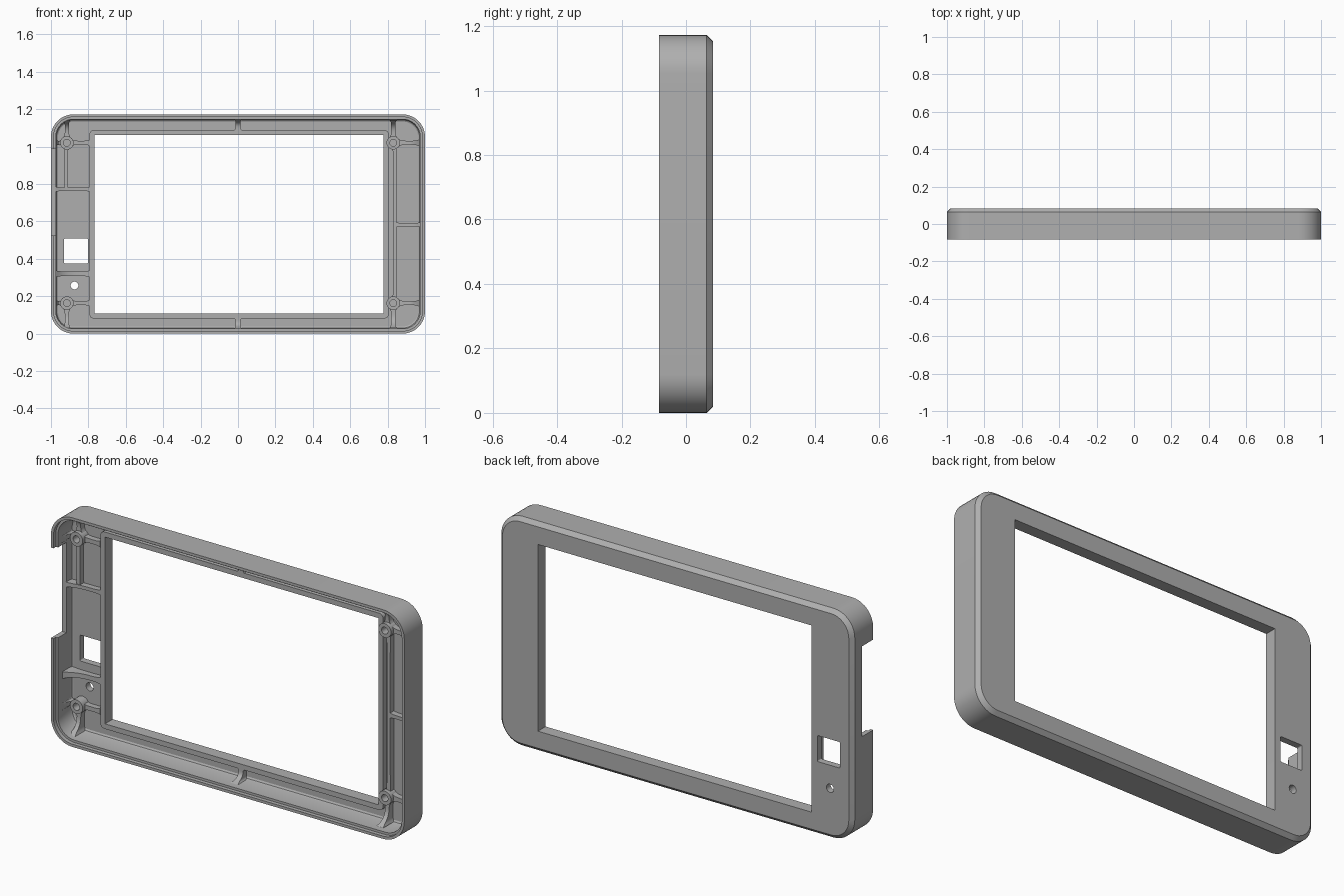
import bpy, bmesh, math
from mathutils import Vector

old = bpy.data.objects.get("Cube")
if old:
    bpy.data.objects.remove(old, do_unlink=True)

H = 1.172              # overall height
FRONT, BACK = -0.084, 0.084
FLOOR = 0.05           # inner face of the back plate

grey = bpy.data.materials.new("matte grey")
grey.use_nodes = True
colour = (0.43, 0.43, 0.43, 1)
grey.diffuse_color = colour
bsdf = grey.node_tree.nodes["Principled BSDF"]
bsdf.inputs["Base Color"].default_value = colour
bsdf.inputs["Roughness"].default_value = 0.6


def ring(x0, x1, z0, z1, r, y, n=10):
    """Rounded rectangle in the xz plane."""
    corners = [(x1 - r, z1 - r), (x0 + r, z1 - r), (x0 + r, z0 + r), (x1 - r, z0 + r)]
    pts = []
    for i, (cx, cz) in enumerate(corners):
        for k in range(n + 1):
            a = math.pi / 2 * (i + k / n)
            pts.append(Vector((cx + r * math.cos(a), y, cz + r * math.sin(a))))
    return pts


def outer(inset, y):
    return ring(-1 + inset, 1 - inset, inset, H - inset, 0.12 - inset, y)


def circle(x, z, r, y):
    return ring(x - r, x + r, z - r, z + r, r, y, 6)


def loft(name, rings, closed=False):
    """Skin a list of equal rings; closed joins the last to the first."""
    bm = bmesh.new()
    loops = [[bm.verts.new(p) for p in r] for r in rings]
    n = len(loops[0])
    pairs = list(zip(loops, loops[1:])) + ([(loops[-1], loops[0])] if closed else [])
    for a, b in pairs:
        for i in range(n):
            j = (i + 1) % n
            bm.faces.new((a[i], a[j], b[j], b[i]))
    if not closed:
        bm.faces.new(loops[0])
        bm.faces.new(loops[-1])
    bmesh.ops.remove_doubles(bm, verts=bm.verts, dist=1e-5)
    bmesh.ops.recalc_face_normals(bm, faces=bm.faces)
    mesh = bpy.data.meshes.new(name)
    bm.to_mesh(mesh)
    bm.free()
    mesh.materials.append(grey)
    ob = bpy.data.objects.new(name, mesh)
    bpy.context.collection.objects.link(ob)
    return ob


def activate(ob):
    bpy.ops.object.select_all(action='DESELECT')
    ob.select_set(True)
    bpy.context.view_layer.objects.active = ob


def smooth(ob):
    activate(ob)
    bpy.ops.object.shade_smooth_by_angle(angle=math.radians(28))


def cut(ob, cutter):
    activate(ob)
    mod = ob.modifiers.new("cut", 'BOOLEAN')
    mod.operation, mod.solver, mod.object = 'DIFFERENCE', 'EXACT', cutter
    bpy.ops.object.modifier_apply(modifier=mod.name)
    bpy.data.objects.remove(cutter, do_unlink=True)


def rib(name, p0, p1, w=0.018, h=0.03, rise0=0.0, rise1=0.0, flare=0.5):
    """Bar on the back plate, curving up and widening towards its ends."""
    a, b = Vector((p0[0], 0, p0[1])), Vector((p1[0], 0, p1[1]))
    side = (b - a).normalized().cross(Vector((0, 1, 0)))
    rings, n = [], 12
    for k in range(n + 1):
        t = k / n
        c = a.lerp(b, t)
        top = FLOOR - h - rise0 * (1 - t) ** 4 - rise1 * t ** 4
        s = side * (w / 2) * (1 + flare * abs(2 * t - 1) ** 5)
        rings.append([Vector((q.x, y, q.z)) for q, y in
                      ((c - s, FLOOR + 0.005), (c + s, FLOOR + 0.005), (c + s, top), (c - s, top))])
    smooth(loft(name, rings))


# Shell: outer wall, stepped lip, cavity, raised window rim and back face
WX0, WX1, WZ0, WZ1 = -0.768, 0.779, 0.107, 1.062
E = 0.026


def rim(y, grow=E):
    return ring(WX0 - grow, WX1 + grow, WZ0 - grow, WZ1 + grow, 0.022 if grow else 0.002, y)


shell = loft("shell", [
    outer(0.02, BACK), outer(0, BACK - 0.02), outer(0, FRONT),
    outer(0.014, FRONT), outer(0.014, FRONT + 0.02),
    outer(0.026, FRONT + 0.02), outer(0.026, FLOOR - 0.015),
    outer(0.03, FLOOR - 0.005), outer(0.038, FLOOR),
    rim(FLOOR), rim(0.022), rim(0.022, 0), rim(BACK, 0)], closed=True)

# Openings: side notch, square port and small round hole
cut(shell, loft("notch_cutter", [ring(-1.1, -0.965, 0.525, 0.987, 0.004, y) for y in (-0.2, 0.004)]))
cut(shell, loft("port_cutter", [ring(-0.93, -0.802, 0.375, 0.508, 0.006, y) for y in (0.03, 0.2)]))
cut(shell, loft("pin_cutter", [circle(-0.874, 0.257, 0.021, y) for y in (0.03, 0.2)]))
smooth(shell)

# Screw bosses, each with ribs to the walls and to the window rim
for side, bx, edge, frame in (("right", -0.915, -0.97, WX0 - E), ("left", 0.83, 0.97, WX1 + E)):
    for level, bz, wall in (("upper", 1.02, H - 0.03), ("lower", 0.163, 0.03)):
        tag = f"{level}_{side}"
        smooth(loft(f"boss_{tag}", [
            circle(bx, bz, 0.036, FLOOR + 0.005), circle(bx, bz, 0.036, 0.0),
            circle(bx, bz, 0.018, 0.0), circle(bx, bz, 0.018, FLOOR + 0.005)], closed=True))
        sx = 1 if edge > bx else -1
        sz = 1 if wall > bz else -1
        rib(f"side_rib_{tag}", (edge, bz), (bx + sx * 0.03, bz), w=0.022, rise0=0.06, flare=0.8)
        rib(f"end_rib_{tag}", (bx, wall), (bx, bz + sz * 0.03), w=0.022, rise0=0.06, flare=0.8)
        if side == "right":
            rib(f"frame_rib_{tag}", (frame, bz), (bx - sx * 0.03, bz), w=0.022)

# Long stiffening ribs
rib("long_rib_left", (0.838, 0.195), (0.838, 0.988), flare=0.2)
rib("cross_rib_left", (0.975, 0.582), (0.845, 0.582), rise0=0.03)
rib("long_rib_right", (-0.918, 0.988), (-0.918, 0.775), flare=0.2)
rib("cross_rib_right", (-0.975, 0.772), (-0.79, 0.772), rise0=0.02)
rib("lower_cross_rib_right", (-0.975, 0.32), (-0.79, 0.32), w=0.024, rise0=0.05)

# Centre gussets between the window rim and the long walls
rib("top_gusset", (0, H - 0.024), (0, WZ1 + E - 0.003), w=0.026, h=0.028, rise0=0.06, flare=0.8)
rib("bottom_gusset", (0, 0.024), (0, WZ0 - E + 0.003), w=0.026, h=0.028, rise0=0.06, flare=0.8)
